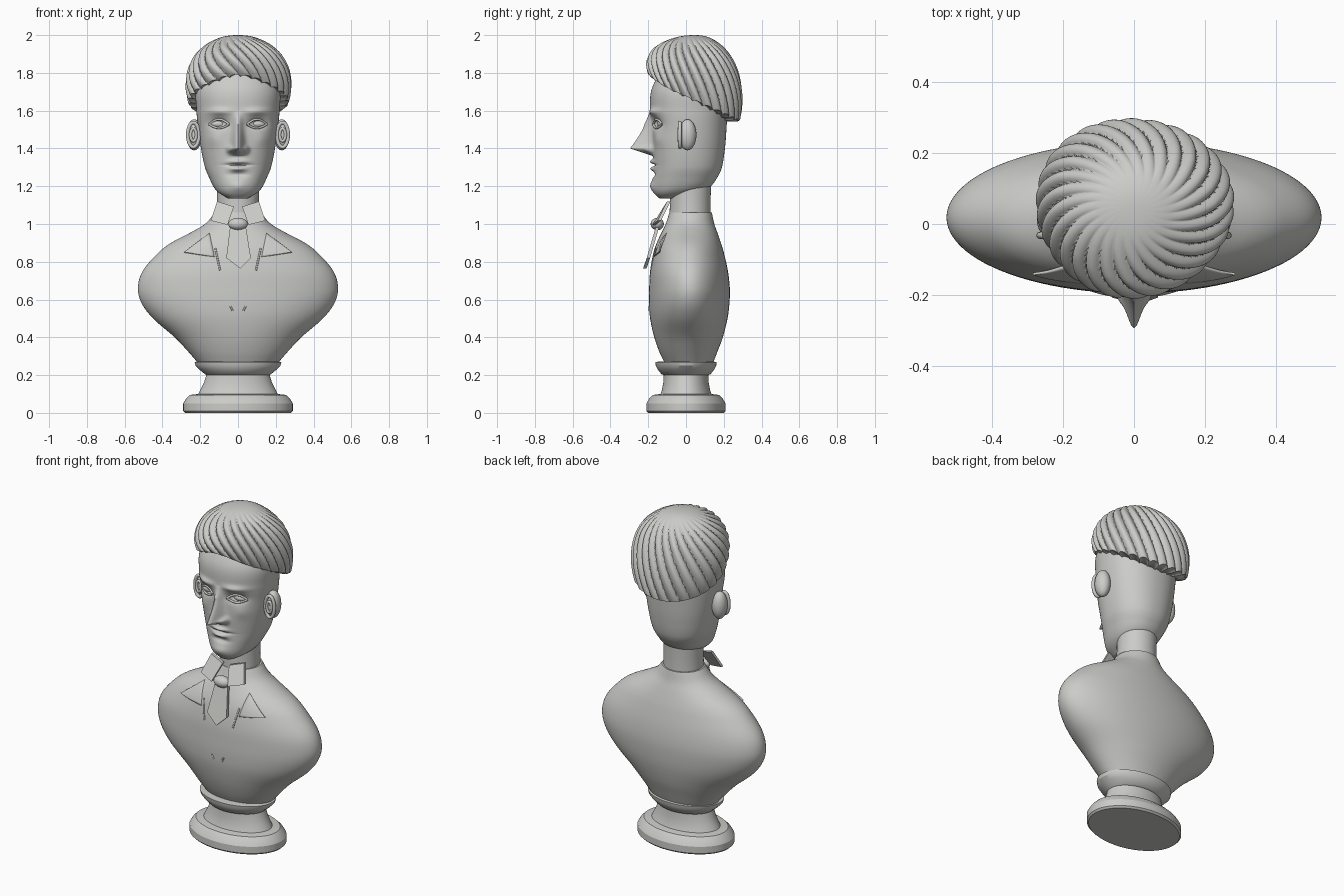
import bpy, bmesh, math
from math import sin, cos, pi, exp, copysign
from mathutils import Vector

if "Cube" in bpy.data.objects:
    bpy.data.objects.remove(bpy.data.objects["Cube"])

stone = bpy.data.materials.new("warm_grey_stone")
stone.use_nodes = True
COLOUR = (0.6, 0.6, 0.58, 1)
stone.diffuse_color = COLOUR
stone.node_tree.nodes["Principled BSDF"].inputs["Base Color"].default_value = COLOUR


def make(name, verts, faces, angle=40):
    me = bpy.data.meshes.new(name)
    me.from_pydata(verts, [], faces)
    bm = bmesh.new()
    bm.from_mesh(me)
    bmesh.ops.recalc_face_normals(bm, faces=bm.faces)
    bm.to_mesh(me)
    bm.free()
    me.materials.append(stone)
    ob = bpy.data.objects.new(name, me)
    bpy.context.collection.objects.link(ob)
    bpy.ops.object.select_all(action='DESELECT')
    ob.select_set(True)
    bpy.context.view_layer.objects.active = ob
    bpy.ops.object.shade_smooth_by_angle(angle=math.radians(angle))
    return ob


def skin(name, rings, angle=40):
    """Closed surface through a list of equally long rings."""
    n = len(rings[0])
    verts = [p for r in rings for p in r]
    faces = [(i * n + j, i * n + (j + 1) % n, (i + 1) * n + (j + 1) % n, (i + 1) * n + j)
             for i in range(len(rings) - 1) for j in range(n)]
    faces += [tuple(range(n)), tuple(range(len(verts) - n, len(verts)))]
    return make(name, verts, faces, angle)


def sample(rows, z):
    """Smooth interpolation of (z, half_width, front_y, back_y) rows."""
    z = min(max(z, rows[0][0]), rows[-1][0])
    i = max(k for k in range(len(rows) - 1) if rows[k][0] <= z)
    a, b = rows[i], rows[i + 1]
    p, q = rows[max(i - 1, 0)], rows[min(i + 2, len(rows) - 1)]
    d = b[0] - a[0]
    t = (z - a[0]) / d
    out = []
    for k in (1, 2, 3):
        ma = (b[k] - p[k]) / (b[0] - p[0]) * d
        mb = (q[k] - a[k]) / (q[0] - a[0]) * d
        out.append(a[k] * (2*t**3 - 3*t*t + 1) + ma * (t**3 - 2*t*t + t)
                   + b[k] * (3*t*t - 2*t**3) + mb * (t**3 - t*t))
    return out


def ring(rows, z, n, power=2.0):
    rx, f, b = sample(rows, z)
    pts = []
    for j in range(n):
        c, s = cos(2 * pi * j / n), sin(2 * pi * j / n)
        pts.append((rx * copysign(abs(c) ** (2 / power), c),
                    (f + b) / 2 + (b - f) / 2 * copysign(abs(s) ** (2 / power), s), z))
    return pts


def front_y(rows, x, z, power=2.0):
    rx, f, b = sample(rows, z)
    return (f + b) / 2 - (b - f) / 2 * max(0, 1 - abs(x / rx) ** power) ** (1 / power)


def levels(rows, count):
    return [rows[0][0] + (rows[-1][0] - rows[0][0]) * i / count for i in range(count + 1)]


def ellipsoid(name, centre, radii):
    bm = bmesh.new()
    bmesh.ops.create_uvsphere(bm, u_segments=32, v_segments=20, radius=1)
    verts = [tuple(centre[k] + v.co[k] * radii[k] for k in range(3)) for v in bm.verts]
    faces = [tuple(v.index for v in f.verts) for f in bm.faces]
    bm.free()
    return make(name, verts, faces)


def tube(name, points, radius, closed=False):
    cu = bpy.data.curves.new(name, 'CURVE')
    cu.dimensions, cu.bevel_depth, cu.bevel_resolution = '3D', radius, 3
    sp = cu.splines.new('POLY')
    sp.points.add(len(points) - 1)
    for p, co in zip(sp.points, points):
        p.co = (*co, 1)
    sp.use_cyclic_u, sp.use_smooth, cu.use_fill_caps = closed, True, True
    cu.materials.append(stone)
    bpy.context.collection.objects.link(bpy.data.objects.new(name, cu))


def plate(name, pts, thick):
    n = len(pts)
    verts = list(pts) + [(x, y + thick, z) for x, y, z in pts]
    faces = [tuple(range(n)), tuple(range(n, 2 * n))]
    faces += [(i, (i + 1) % n, n + (i + 1) % n, n + i) for i in range(n)]
    return make(name, verts, faces, 25)


# Pedestal: oval rings, sharp at the mouldings
pedestal = [(0, .28, .2), (.01, .29, .21), (.05, .29, .21), (.075, .275, .195), (.095, .255, .175),
            (.1, .21, .135), (.12, .2, .128), (.16, .18, .12), (.2, .168, .118), (.205, .175, .13),
            (.23, .205, .15), (.25, .225, .16), (.27, .23, .163), (.272, .2, .13)]
skin("pedestal", [[(rx * cos(2*pi*j/96), ry * sin(2*pi*j/96), z) for j in range(96)]
                  for z, rx, ry in pedestal], 30)

# Torso and neck
BODY = [(.268, .215, -.115, .145), (.32, .26, -.14, .165), (.4, .335, -.168, .195),
        (.5, .45, -.19, .22), (.58, .51, -.196, .23), (.66, .53, -.195, .232),
        (.75, .505, -.19, .222), (.85, .42, -.172, .2), (.9, .355, -.155, .185),
        (.95, .26, -.132, .168), (1.0, .175, -.108, .15), (1.06, .122, -.088, .137)]
skin("torso", [ring(BODY, z, 96) for z in levels(BODY, 60)])
NECK = [(1.03, .113, -.088, .13), (1.12, .111, -.085, .13), (1.25, .113, -.085, .135)]
skin("neck", [ring(NECK, z, 64) for z in levels(NECK, 8)])

# Head with sculpted face
HEAD = [(1.135, .05, -.14, -.04), (1.16, .095, -.165, .05), (1.19, .125, -.175, .12),
        (1.25, .155, -.175, .168), (1.3, .175, -.172, .19), (1.4, .196, -.178, .206),
        (1.5, .21, -.18, .214), (1.6, .22, -.19, .218), (1.72, .22, -.18, .21), (1.86, .15, -.1, .16)]
BUMPS = [  # x, z, outward amount, x spread, z spread
    (.1, 1.595, .014, .06, .018), (.1, 1.535, -.026, .05, .028), (.042, 1.395, .028, .016, .018),
    (0, 1.33, .018, .045, .011), (0, 1.312, -.014, .06, .005), (0, 1.292, .018, .04, .011),
    (0, 1.262, -.012, .05, .014), (0, 1.2, .014, .05, .03), (.13, 1.45, .008, .04, .04)]


def relief(x, z):
    x, out = abs(x), 0
    for bx, bz, amount, sx, sz in BUMPS:
        out += amount * exp(-((x - bx) / sx) ** 2 - ((z - bz) / sz) ** 2)
    t = (1.6 - z) / .2
    if 0 < t <= 1:
        out += (.018 * min(1, 3 * t) + .1 * t ** 1.6) * exp(-(x / (.018 + .012 * t)) ** 2)
    elif 1 < t < 1.2:
        out += .118 * (1 - (t - 1) / .2) * exp(-(x / .03) ** 2)
    return out


def face_y(x, z):
    return front_y(HEAD, x, z, 2.2) - relief(x, z)


skin("head", [[(x, y - relief(x, z) if y < -.02 else y, z) for x, y, z in ring(HEAD, z, 220, 2.2)]
              for z in levels(HEAD, 170)], 60)

# Hair: tilted cap of spiralling locks
rings = []
N, LOCKS, STEPS = 448, 26, 56
for i in range(STEPS + 3):
    t = min(1, max(.01, i / STEPS))
    tuck = 1 - .12 * max(0, i - STEPS)
    grow = min(1, max(0, (t - .18) / .3))
    row = []
    for j in range(N):
        phi = 2 * pi * j / N
        lock = abs(sin(LOCKS / 2 * (phi - 1.15 * t ** .8))) ** .6
        swell = .02 * sin(3 * phi + .6) * grow
        r = sin(t * 1.9) ** .88 * (.93 + .09 * lock * grow + swell) * tuck + .04 * t * (1 - grow)
        edge = 1.645 - .105 * sin(phi) + .03 * max(0, -sin(phi)) ** 6 + .012 * lock
        mid = (edge + .64) / 1.32
        z = mid + (2 - mid) * cos(t * 1.9) - .016 * (1 - lock) * grow * (1 - t)
        row.append((.275 * r * cos(phi), .048 + .25 * r * sin(phi), z))
    rings.append(row)
skin("hair", rings, 50)

# Paired parts
for side, s in (("left", 1), ("right", -1)):
    # Eyes with lids
    ellipsoid(side + "_eye", (s * .1, face_y(.1, 1.53) + .008, 1.53), (.043, .02, .02))
    for lid, h in (("upper", .026), ("lower", -.02)):
        path = []
        for k in range(13):
            x = .1 + .053 * (k / 6 - 1)
            z = 1.528 + h * sin(pi * k / 12)
            path.append((s * x, face_y(x, z) - .004, z))
        tube(f"{side}_{lid}_eyelid", path, .006)
    # Ears: rounded shell with a raised rim and inner fold facing forward
    ellipsoid(side + "_ear", (s * .232, .008, 1.472), (.042, .047, .082))
    for part, scale, r in (("rim", 1, .01), ("fold", .5, .008)):
        tube(f"{side}_ear_{part}",
             [(s * (.236 + .03 * scale * cos(a)), -.032 - .012 * (1 - scale), 1.472 + .065 * scale * sin(a))
              for a in (2 * pi * k / 32 for k in range(32))], r, True)
    # Collar flaps
    plate(side + "_collar_flap", [(s * .11, -.1, 1.12), (s * .022, -.118, 1.092),
                                  (s * .055, -.178, .995), (s * .145, -.15, 1.018)], .018)
    # Lapels: curved triangles lifting off the chest towards the tip
    a, b, c = Vector((.15, .95)), Vector((.285, .85)), Vector((.125, .825))
    verts, faces = [], []
    M = 10
    for i in range(M + 1):
        for j in range(M + 1):
            p = a.lerp(c, j / M).lerp(b, i / M)
            lift = -.004 + .022 * i / M
            verts.append((s * p.x, front_y(BODY, p.x, p.y) - lift, p.y))
    faces = [(i*(M+1)+j, i*(M+1)+j+1, (i+1)*(M+1)+j+1, (i+1)*(M+1)+j) for i in range(M) for j in range(M)]
    lapel = make(side + "_lapel", verts, faces)
    solid = lapel.modifiers.new("thickness", 'SOLIDIFY')
    solid.thickness, solid.offset = .008, 0
    # Coat opening creases and front notches
    for part, x0, z0, x1, z1 in (("coat_edge", .12, .87, .095, .755), ("coat_notch", .04, .565, .028, .54)):
        tube(f"{side}_{part}", [(s * x, front_y(BODY, x, z) + .001, z) for x, z in
                                ((x0 + (x1 - x0) * k / 6, z0 + (z1 - z0) * k / 6) for k in range(7))], .005)

# Neck tie
ellipsoid("tie_knot", (0, -.152, 1.0), (.052, .035, .033))
plate("tie_blade", [(-.042, -.16, .985), (.042, -.16, .985), (.068, -.208, .82),
                    (.012, -.227, .765), (-.062, -.208, .82)], .018)
